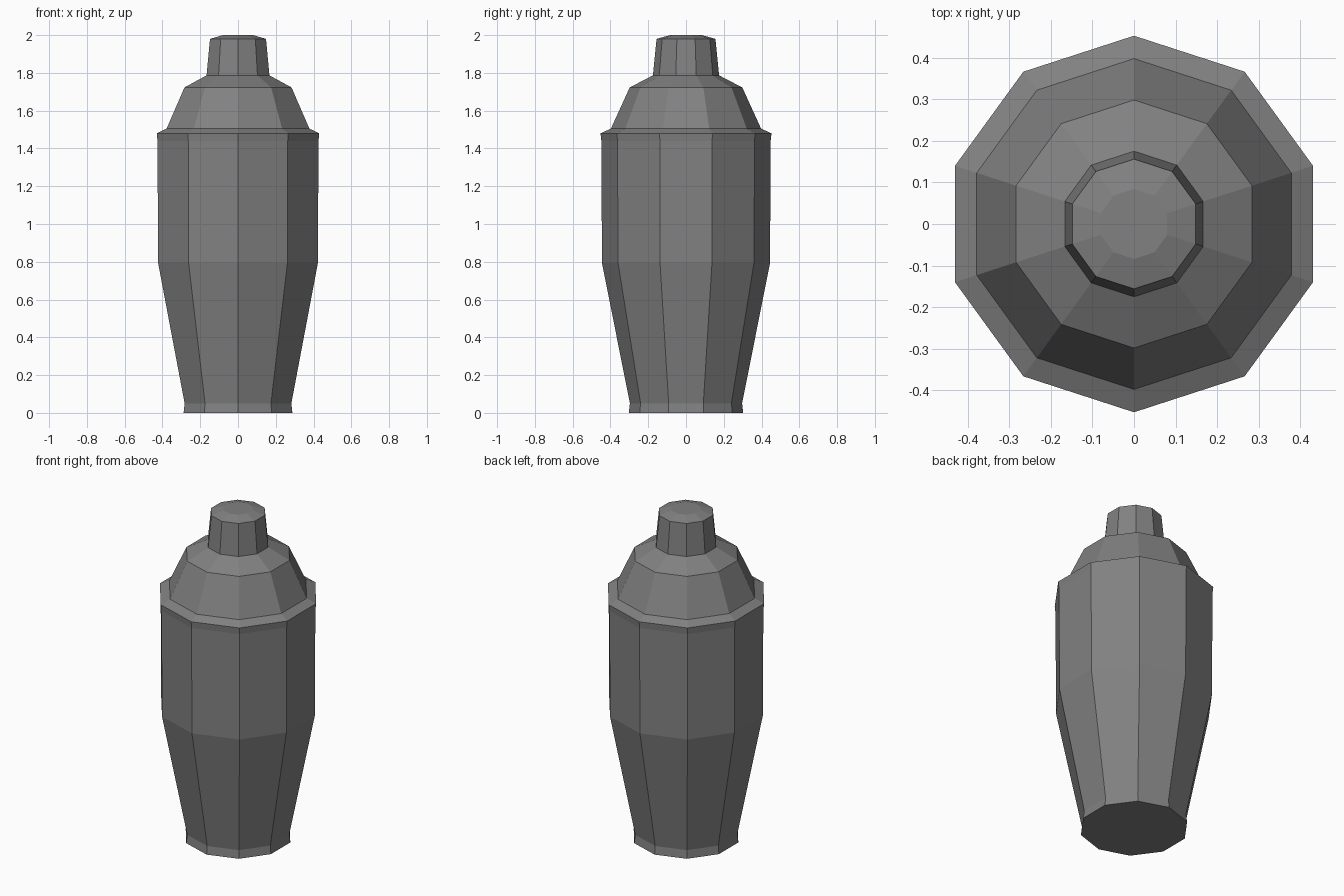
import bpy, bmesh
from math import cos, sin, pi

if "Cube" in bpy.data.objects:
    bpy.data.objects.remove(bpy.data.objects["Cube"])

SIDES = 10

# Dark grey metal
metal = bpy.data.materials.new("dark_metal")
metal.diffuse_color = (0.22, 0.22, 0.22, 1)
metal.use_nodes = True
metal.node_tree.nodes["Principled BSDF"].inputs["Base Color"].default_value = metal.diffuse_color


def lathe(name, profile, cap_bottom=False, cap_top=False):
    """Spin (radius, z) points into a faceted ten-sided shell."""
    bm = bmesh.new()
    rings = []
    for r, z in profile:
        angles = [pi / 2 + 2 * pi * i / SIDES for i in range(SIDES)]
        rings.append([bm.verts.new((r * cos(a), r * sin(a), z)) for a in angles])
    for low, high in zip(rings, rings[1:]):
        for i in range(SIDES):
            j = (i + 1) % SIDES
            bm.faces.new((low[i], low[j], high[j], high[i]))
    if cap_bottom:
        bm.faces.new(rings[0][::-1])
    if cap_top:
        bm.faces.new(rings[-1])
    mesh = bpy.data.meshes.new(name)
    bm.to_mesh(mesh)
    bm.free()
    mesh.materials.append(metal)
    obj = bpy.data.objects.new(name, mesh)
    bpy.context.collection.objects.link(obj)
    return obj


# Tapered cup with a small foot and a lip at the top
lathe("shaker_cup", [(0.303, 0), (0.297, 0.05), (0.445, 0.795),
                     (0.448, 1.44), (0.4525, 1.48)], cap_bottom=True)

# Sloped shoulder that sits on the lip
lathe("strainer_shoulder", [(0.4525, 1.48), (0.3975, 1.505),
                            (0.298, 1.723), (0.175, 1.787)])

# Small cap with a bevelled, flat top
lathe("top_cap", [(0.175, 1.787), (0.156, 1.98), (0.084, 2.0)], cap_top=True)
